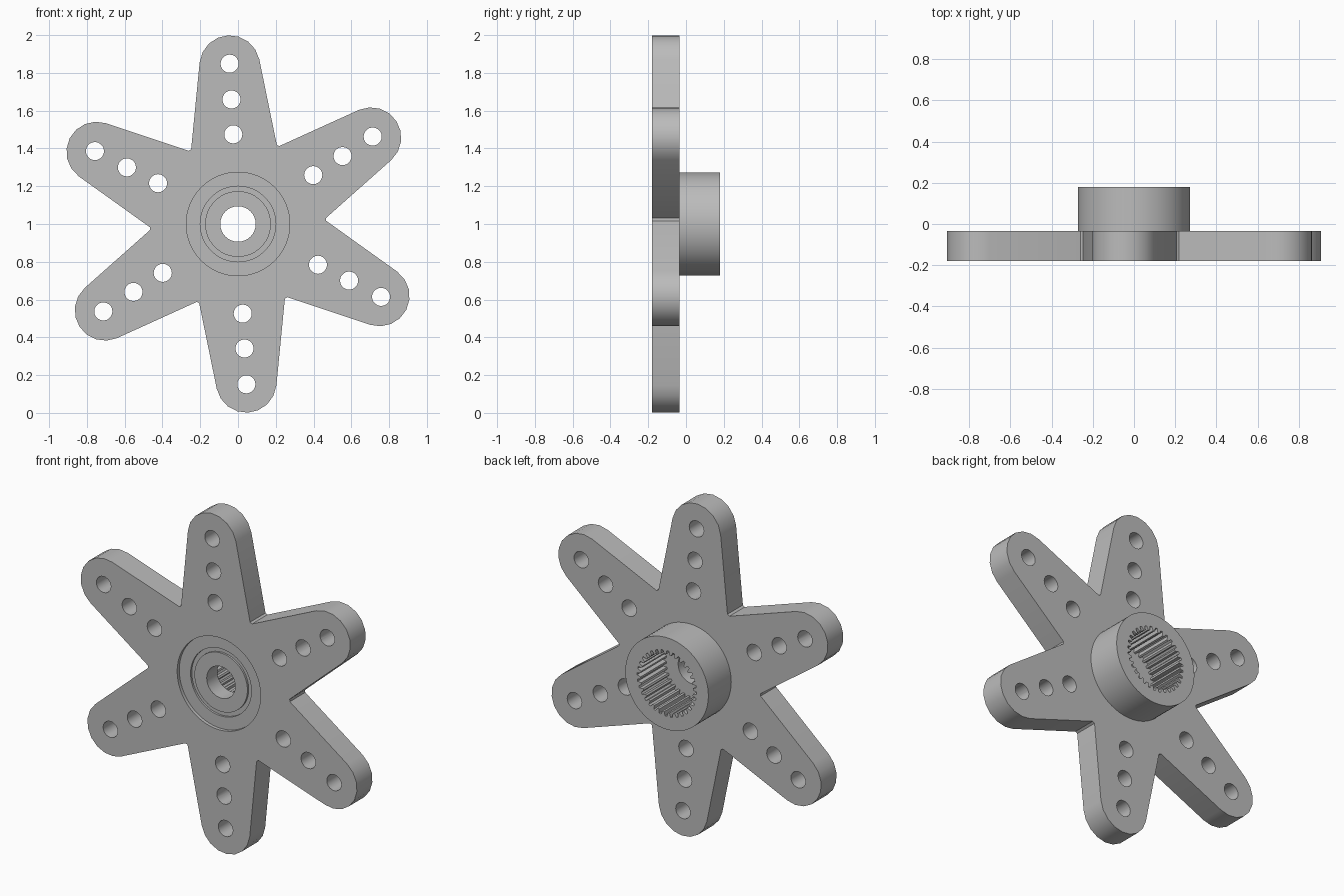
import bpy, bmesh
from math import sin, cos, pi, radians

cube = bpy.data.objects.get("Cube")
if cube:
    bpy.data.objects.remove(cube, do_unlink=True)

grey = bpy.data.materials.new("plain grey")
grey.use_nodes = True
colour = (0.5, 0.5, 0.5, 1)
grey.diffuse_color = colour
grey.node_tree.nodes["Principled BSDF"].inputs["Base Color"].default_value = colour

FRONT, PLATE_BACK, HUB_BACK = -0.18, -0.035, 0.18
ARMS, TWIST = 6, radians(33)


def polar(r, a, cx=0, cz=1):
    return cx + r * cos(a), cz + r * sin(a)


def circle(r, n, cx=0, cz=1):
    return [polar(r, 2 * pi * i / n, cx, cz) for i in range(n)]


def prism(name, outline, y0, y1):
    """Extrude an x-z outline from y0 to y1."""
    bm = bmesh.new()
    face = bm.faces.new([bm.verts.new((x, y0, z)) for x, z in outline])
    new = bmesh.ops.extrude_face_region(bm, geom=[face])["geom"]
    for v in new:
        if isinstance(v, bmesh.types.BMVert):
            v.co.y = y1
    bmesh.ops.recalc_face_normals(bm, faces=bm.faces)
    mesh = bpy.data.meshes.new(name)
    bm.to_mesh(mesh)
    bm.free()
    mesh.materials.append(grey)
    obj = bpy.data.objects.new(name, mesh)
    bpy.context.collection.objects.link(obj)
    return obj


def combine(target, tool, operation="DIFFERENCE"):
    mod = target.modifiers.new(tool.name, "BOOLEAN")
    mod.operation, mod.solver, mod.object = operation, "EXACT", tool
    bpy.context.view_layer.update()
    result = target.evaluated_get(bpy.context.evaluated_depsgraph_get())
    mesh = bpy.data.meshes.new_from_object(result)
    target.modifiers.clear()
    target.data = mesh
    bpy.data.objects.remove(tool, do_unlink=True)


# Star plate outline: tapered arms with round tips and narrow flat notches
outline = []
for k in range(ARMS):
    a = TWIST + k * pi / 3
    cx, cz = polar(0.84, a)
    sweep = radians(81)
    outline += [polar(0.16, a + sweep * (i / 4 - 1), cx, cz) for i in range(9)]
    notch = a + pi / 6
    outline += [polar(0.467, notch - 0.016), polar(0.467, notch + 0.016)]
horn = prism("star_horn", outline, FRONT, PLATE_BACK)

# Hub on the back
combine(horn, prism("hub", circle(0.273, 64), -0.08, HUB_BACK), "UNION")

# Three holes along each arm
for k in range(ARMS):
    for r in (0.475, 0.66, 0.85):
        hole = circle(0.048, 20, *polar(r, TWIST + k * pi / 3))
        combine(horn, prism("arm_hole", hole, -0.3, 0.1))

# Front recess with a ring groove in its floor
combine(horn, prism("recess", circle(0.274, 64), -0.3, FRONT + 0.02))
groove = prism("groove", circle(0.2, 48), -0.3, FRONT + 0.032)
combine(groove, prism("groove_core", circle(0.174, 48), -0.4, 0))
combine(horn, groove)

# Splined socket in the hub and the screw bore
TEETH = 32
spline = [polar(0.195 if i % 4 < 2 else 0.172, 2 * pi * (i + 0.3 * (i % 2)) / (4 * TEETH))
          for i in range(4 * TEETH)]
combine(horn, prism("socket", spline, -0.06, 0.3))
combine(horn, prism("bore", circle(0.094, 32), -0.3, 0.1))

# Smooth the round walls, keep the edges crisp
bpy.ops.object.select_all(action="DESELECT")
horn.select_set(True)
bpy.context.view_layer.objects.active = horn
bpy.ops.object.shade_smooth_by_angle(angle=radians(30))
